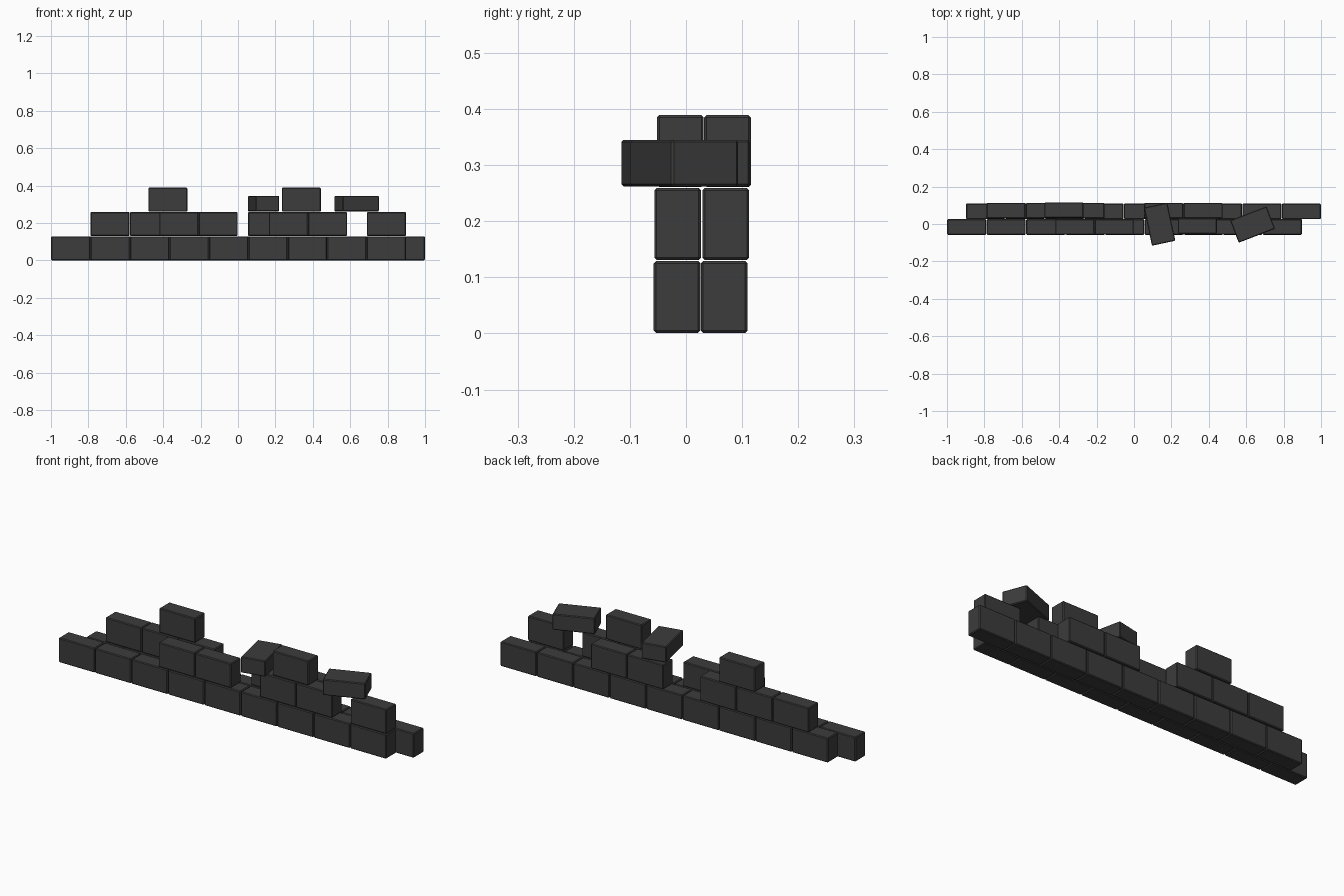
import bpy
from math import radians

cube = bpy.data.objects.get("Cube")
if cube:
    bpy.data.objects.remove(cube, do_unlink=True)

LENGTH, DEPTH, HEIGHT = 0.208, 0.083, 0.128
STEP = 0.211

# Dark stone colour
stone = bpy.data.materials.new("dark_stone")
stone.use_nodes = True
colour = (0.045, 0.045, 0.045, 1)
stone.diffuse_color = colour
bsdf = stone.node_tree.nodes["Principled BSDF"]
bsdf.inputs["Base Color"].default_value = colour
bsdf.inputs["Roughness"].default_value = 0.9


def brick(name, x, y, z, size=(LENGTH, DEPTH, HEIGHT), turn=0):
    """Chamfered brick centred on x, y with its base at z."""
    bpy.ops.mesh.primitive_cube_add(size=1, location=(x, y, z + size[2] / 2))
    ob = bpy.context.object
    ob.name = name
    ob.scale = size
    bpy.ops.object.transform_apply(location=False, rotation=False, scale=True)
    ob.rotation_euler.z = radians(turn)
    ob.data.materials.append(stone)
    bevel = ob.modifiers.new("worn_edges", 'BEVEL')
    bevel.width = 0.004
    bevel.segments = 1
    return ob


def course(name, start, count, y, z):
    """Run of bricks laid end to end from the start x."""
    for i in range(count):
        brick(f"{name}_{i + 1}", start + STEP * (i + 0.5), y, z)


# Bottom course, two staggered rows
course("bottom_front_brick", -1.0, 9, -0.016, 0.001)
course("bottom_back_brick", -0.899, 9, 0.068, 0.001)

# Middle course, broken into short runs
course("middle_front_left_brick", -0.422, 2, -0.015, 0.131)
course("middle_front_centre_brick", 0.163, 2, -0.015, 0.131)
course("middle_front_right_brick", 0.688, 1, -0.015, 0.131)
course("middle_back_left_brick", -0.79, 3, 0.071, 0.131)
course("middle_back_centre_brick", 0.053, 2, 0.071, 0.131)

# Top course, two single bricks
brick("top_back_brick", -0.375, 0.074, 0.261)
brick("top_front_brick", 0.339, -0.01, 0.261)

# Loose bricks lying on their sides
flat = (LENGTH, HEIGHT, DEPTH)
brick("loose_brick_centre", 0.137, -0.001, 0.262, flat, -78)
brick("loose_brick_right", 0.634, -0.003, 0.262, flat, 21)
